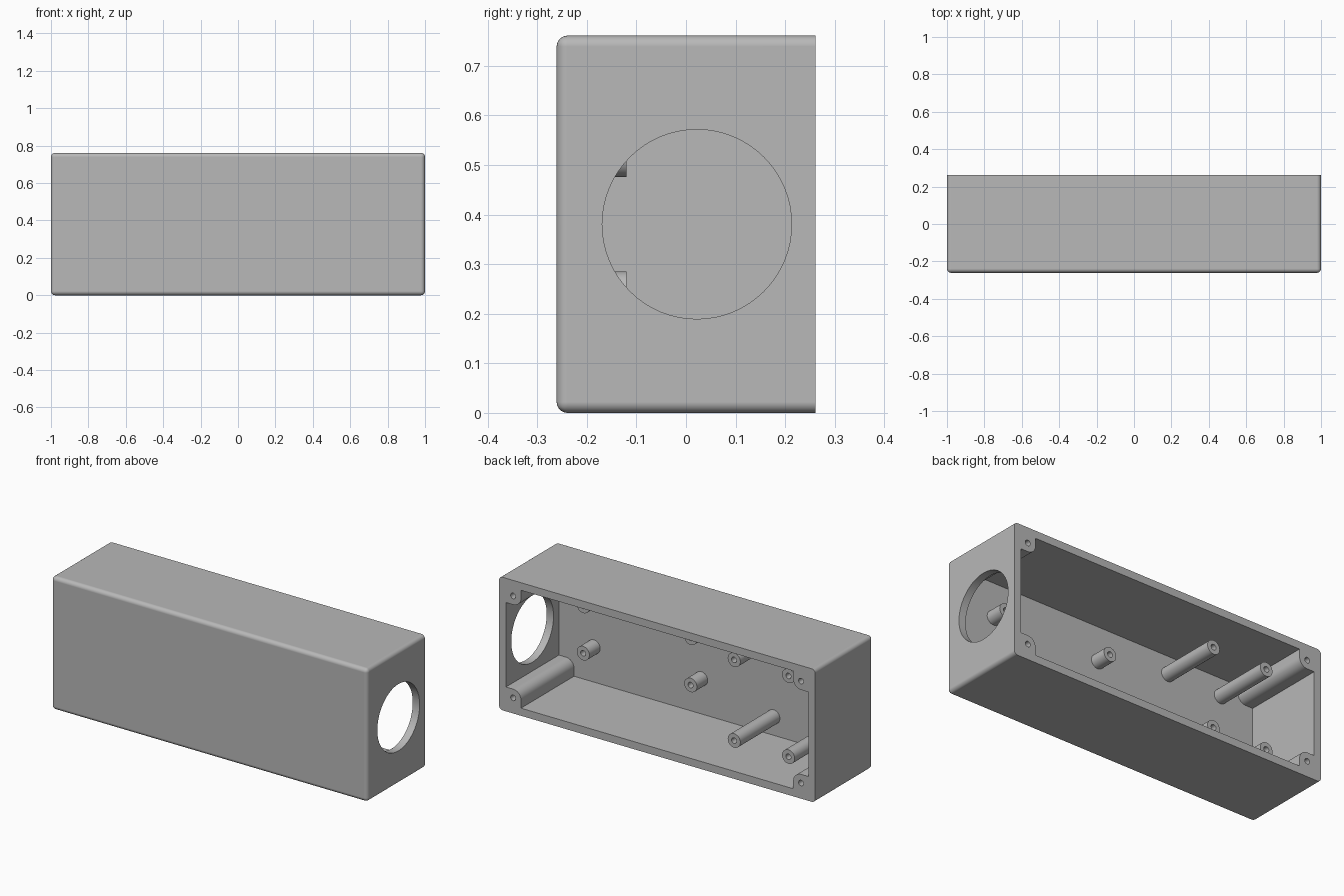
import bpy
import bmesh
from math import cos, sin, pi, radians
from mathutils import Matrix

cube = bpy.data.objects.get("Cube")
if cube:
    bpy.data.objects.remove(cube, do_unlink=True)

# Overall sizes
HALF_X, HALF_Y, HALF_Z = 1.0, 0.261, 0.3805
WALL, FILLET = 0.0435, 0.022
BOSS_X, BOSS_Z, BOSS_R = 0.911, 0.2915, 0.05
SCREW_R = 0.016
FLOOR_Y = -HALF_Y + WALL

grey = bpy.data.materials.new("light_grey")
grey.use_nodes = True
colour = (0.48, 0.48, 0.48, 1)
grey.diffuse_color = colour
grey.node_tree.nodes["Principled BSDF"].inputs["Base Color"].default_value = colour


def make_object(name, bm):
    bmesh.ops.recalc_face_normals(bm, faces=bm.faces)
    mesh = bpy.data.meshes.new(name)
    bm.to_mesh(mesh)
    bm.free()
    mesh.materials.append(grey)
    obj = bpy.data.objects.new(name, mesh)
    bpy.context.collection.objects.link(obj)
    return obj


def activate(obj):
    bpy.ops.object.select_all(action='DESELECT')
    obj.select_set(True)
    bpy.context.view_layer.objects.active = obj


def cut(target, cutter):
    cutter.hide_render = True
    mod = target.modifiers.new("cut", 'BOOLEAN')
    mod.operation, mod.solver, mod.object = 'DIFFERENCE', 'EXACT', cutter
    activate(target)
    bpy.ops.object.modifier_apply(modifier=mod.name)
    bpy.data.objects.remove(cutter, do_unlink=True)


def cylinder(name, radius, depth, centre, axis, segments):
    bm = bmesh.new()
    turn = Matrix.Rotation(pi / 2, 4, 'Y' if axis == 'X' else 'X')
    bmesh.ops.create_cone(bm, cap_ends=True, segments=segments, radius1=radius,
                          radius2=radius, depth=depth,
                          matrix=Matrix.Translation(centre) @ turn)
    return make_object(name, bm)


def smooth(obj):
    activate(obj)
    bpy.ops.object.shade_smooth_by_angle(angle=radians(30))
    mod = obj.modifiers.new("flat_face_normals", 'WEIGHTED_NORMAL')
    mod.keep_sharp = True


# Outer shell, rounded everywhere except around the open back
bm = bmesh.new()
bmesh.ops.create_cube(bm, size=2, matrix=Matrix.Translation((0, 0, HALF_Z))
                      @ Matrix.Diagonal((HALF_X, HALF_Y, HALF_Z, 1)))
edges = [e for e in bm.edges if any(v.co.y < 0 for v in e.verts)]
bmesh.ops.bevel(bm, geom=edges, offset=FILLET, segments=6, profile=0.5,
                affect='EDGES')
shell = make_object("enclosure_shell", bm)

# Cavity whose outline leaves a rounded screw boss in each corner
corner = [(HALF_X - WALL, BOSS_Z - BOSS_R)]
for i in range(9):
    a = 1.5 * pi - i * pi / 16
    corner.append((BOSS_X + BOSS_R * cos(a), BOSS_Z + BOSS_R * sin(a)))
corner.append((BOSS_X - BOSS_R, HALF_Z - WALL))
outline = []
for sx, sz in ((1, 1), (-1, 1), (-1, -1), (1, -1)):
    points = corner if sx * sz > 0 else corner[::-1]
    outline += [(sx * x, sz * z) for x, z in points]
bm = bmesh.new()
face = bm.faces.new([bm.verts.new((x, FLOOR_Y, z + HALF_Z)) for x, z in outline])
side = bmesh.ops.extrude_face_region(bm, geom=[face])
bmesh.ops.translate(bm, vec=(0, 0.6, 0),
                    verts=[v for v in side["geom"] if isinstance(v, bmesh.types.BMVert)])
cut(shell, make_object("cavity_cutter", bm))

# Round opening in one end wall
cut(shell, cylinder("opening_cutter", 0.191, 0.2, (0.98, 0.022, HALF_Z), 'X', 64))

# Screw holes in the corner bosses
for sx in (-1, 1):
    for sz in (-1, 1):
        cut(shell, cylinder("screw_cutter", SCREW_R, 0.4,
                            (sx * BOSS_X, HALF_Y, HALF_Z + sz * BOSS_Z), 'Y', 24))
smooth(shell)


def standoff(name, x, z, tip_y):
    """Hollow-tipped post, lathed around the y axis."""
    hole = min(0.2, (tip_y - FLOOR_Y) * 0.9)
    profile = [(0.04, FLOOR_Y - 0.01), (0.04, tip_y), (SCREW_R, tip_y),
               (SCREW_R, tip_y - hole), (0, tip_y - hole)]
    bm = bmesh.new()
    verts = [bm.verts.new((r, y, 0)) for r, y in profile]
    chain = [bm.edges.new(pair) for pair in zip(verts, verts[1:])]
    bmesh.ops.spin(bm, geom=verts + chain, cent=(0, 0, 0), axis=(0, 1, 0),
                   angle=2 * pi, steps=32)
    bmesh.ops.remove_doubles(bm, verts=bm.verts, dist=0.0001)
    bmesh.ops.holes_fill(bm, edges=[e for e in bm.edges if e.is_boundary])
    bmesh.ops.translate(bm, verts=bm.verts, vec=(x, 0, z))
    smooth(make_object(name, bm))


# Board standoffs: short pairs towards the opening, long pairs at the far end
for label, sz in (("upper", 1), ("lower", -1)):
    for i, x in enumerate((0.735, 0.055)):
        standoff(f"short_standoff_{label}_{i + 1}", x, HALF_Z + sz * 0.135, -0.12)
    for i, x in enumerate((-0.402, -0.746)):
        standoff(f"long_standoff_{label}_{i + 1}", x, HALF_Z + sz * 0.231, 0.14)
